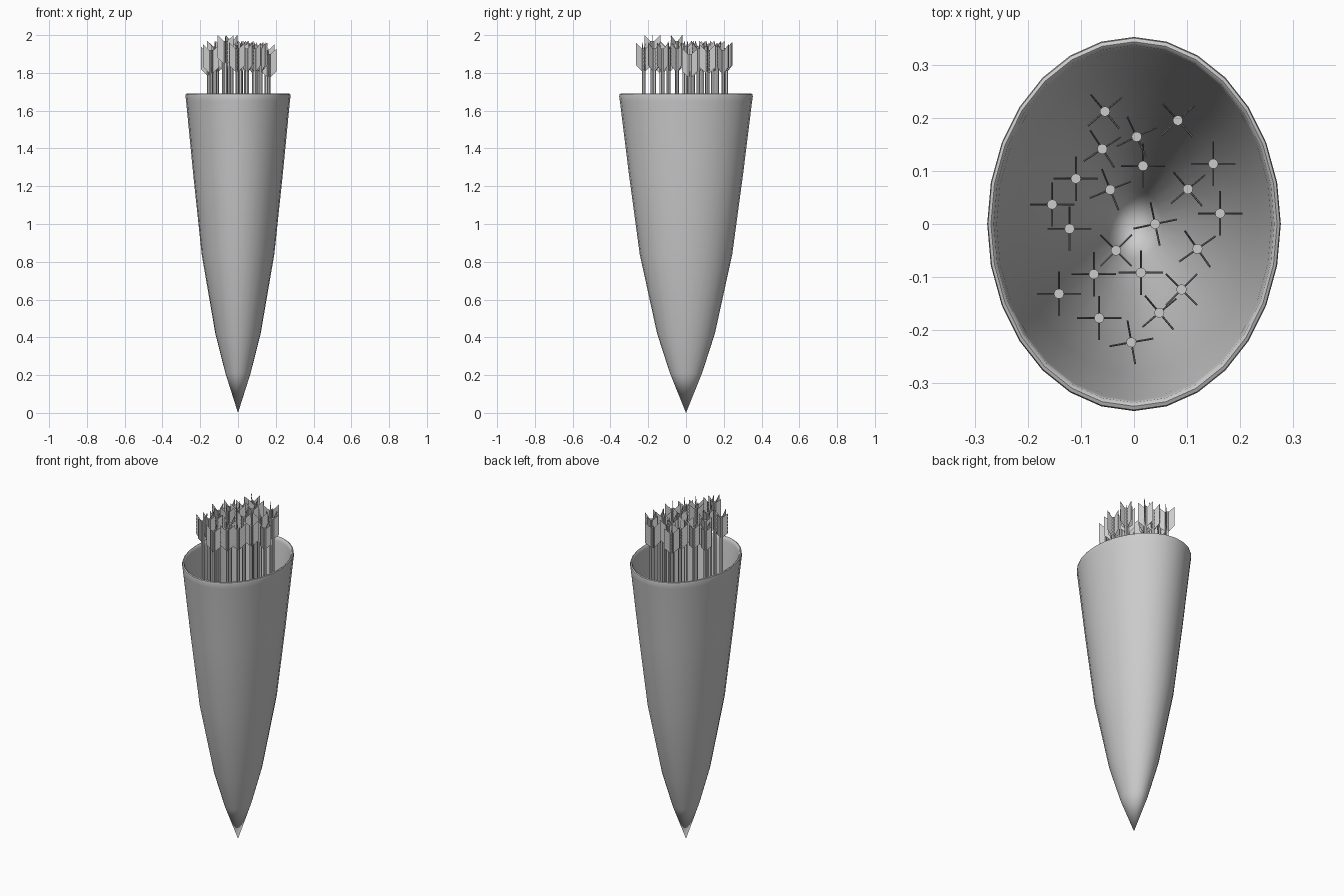
import bpy, math
from mathutils import Matrix, Vector

if "Cube" in bpy.data.objects:
    bpy.data.objects.remove(bpy.data.objects["Cube"])

SIDES = 28
RATIO = 0.785  # x radius over y radius


def make_object(name, verts, faces, angle):
    mesh = bpy.data.meshes.new(name)
    mesh.from_pydata(verts, [], faces)
    obj = bpy.data.objects.new(name, mesh)
    bpy.context.collection.objects.link(obj)
    bpy.ops.object.select_all(action='DESELECT')
    obj.select_set(True)
    bpy.context.view_layer.objects.active = obj
    bpy.ops.object.mode_set(mode='EDIT')
    bpy.ops.mesh.select_all(action='SELECT')
    bpy.ops.mesh.normals_make_consistent(inside=False)
    bpy.ops.object.mode_set(mode='OBJECT')
    bpy.ops.object.shade_smooth_by_angle(angle=math.radians(angle))
    return obj


# quiver shell: elliptical lathe, outside tip -> rolled rim -> inside tip
profile = [(0.085, 0.21), (0.153, 0.42), (0.245, 0.84), (0.303, 1.27),
           (0.350, 1.65), (0.354, 1.675), (0.352, 1.687), (0.345, 1.69),
           (0.338, 1.685), (0.335, 1.67), (0.331, 1.65), (0.285, 1.27),
           (0.227, 0.84), (0.135, 0.42), (0.067, 0.21)]
verts, faces = [], []
for r, z in profile:
    for i in range(SIDES):
        a = 2 * math.pi * i / SIDES
        verts.append((r * RATIO * math.cos(a), r * math.sin(a), z))
for k in range(len(profile) - 1):
    for i in range(SIDES):
        j = (i + 1) % SIDES
        a, b = k * SIDES, (k + 1) * SIDES
        faces.append((a + i, a + j, b + j, b + i))
outer_tip, inner_tip = len(verts), len(verts) + 1
verts += [(0, 0, 0), (0, 0, 0.05)]
last = (len(profile) - 1) * SIDES
for i in range(SIDES):
    j = (i + 1) % SIDES
    faces.append((outer_tip, j, i))
    faces.append((inner_tip, last + i, last + j))
make_object("quiver_shell", verts, faces, 50)


# one arrow: shaft plus four swept-back, ridged feather vanes; top at z = 0
def arrow_geometry(length=1.12, radius=0.0095, rows=12):
    verts, faces = [], []
    n = 12
    for z in (-length, -0.03):
        for i in range(n):
            a = 2 * math.pi * i / n
            verts.append((radius * math.cos(a), radius * math.sin(a), z))
    faces += [(i, (i + 1) % n, n + (i + 1) % n, n + i) for i in range(n)]
    faces += [tuple(reversed(range(n))), tuple(range(n, 2 * n))]
    for q in range(4):
        turn = Matrix.Rotation(q * math.pi / 2, 3, 'Z')
        base = len(verts)
        for k in range(rows + 1):
            z = -0.155 + 0.12 * k / rows
            half = 0.0018 if k % 2 else 0.0006
            for x, y, dz in ((0.006, -half, 0), (0.042, -half, 0.035),
                             (0.042, half, 0.035), (0.006, half, 0)):
                verts.append(tuple(turn @ Vector((x, y, z + dz))))
        for k in range(rows):
            a = base + 4 * k
            for c in range(4):
                d = (c + 1) % 4
                faces.append((a + c, a + d, a + 4 + d, a + 4 + c))
        e = base + 4 * rows
        faces += [(base + 3, base + 2, base + 1, base), (e, e + 1, e + 2, e + 3)]
    return verts, faces


# arrow placement: x, y, top height, turn in degrees
arrows = [(-.055, .213, 1.96, 40), (.083, .196, 1.95, 42), (.005, .165, 1.97, 25),
          (-.06, .142, 1.96, 33), (.017, .11, 1.97, 0), (-.11, .086, 1.96, 0),
          (.15, .114, 1.95, 0), (-.045, .065, 1.97, 22), (.102, .066, 1.96, 40),
          (-.155, .037, 1.94, 0), (.163, .02, 1.93, 0), (-.122, -.009, 1.97, 0),
          (.04, 0, 1.97, 12), (-.034, -.05, 2.0, 45), (.12, -.047, 1.96, 35),
          (-.076, -.095, 1.97, 0), (.013, -.092, 1.96, 0), (.09, -.124, 1.96, 45),
          (-.142, -.132, 1.95, 0), (-.066, -.178, 2.0, 0), (.048, -.168, 1.96, 40),
          (-.005, -.224, 1.96, 10)]
first = make_object("arrow", *arrow_geometry(), 30)
for i, (x, y, top, deg) in enumerate(arrows):
    obj = first
    if i:
        obj = first.copy()
        bpy.context.collection.objects.link(obj)
    obj.location = (x, y, top)
    obj.rotation_euler = (0, 0, math.radians(deg))
